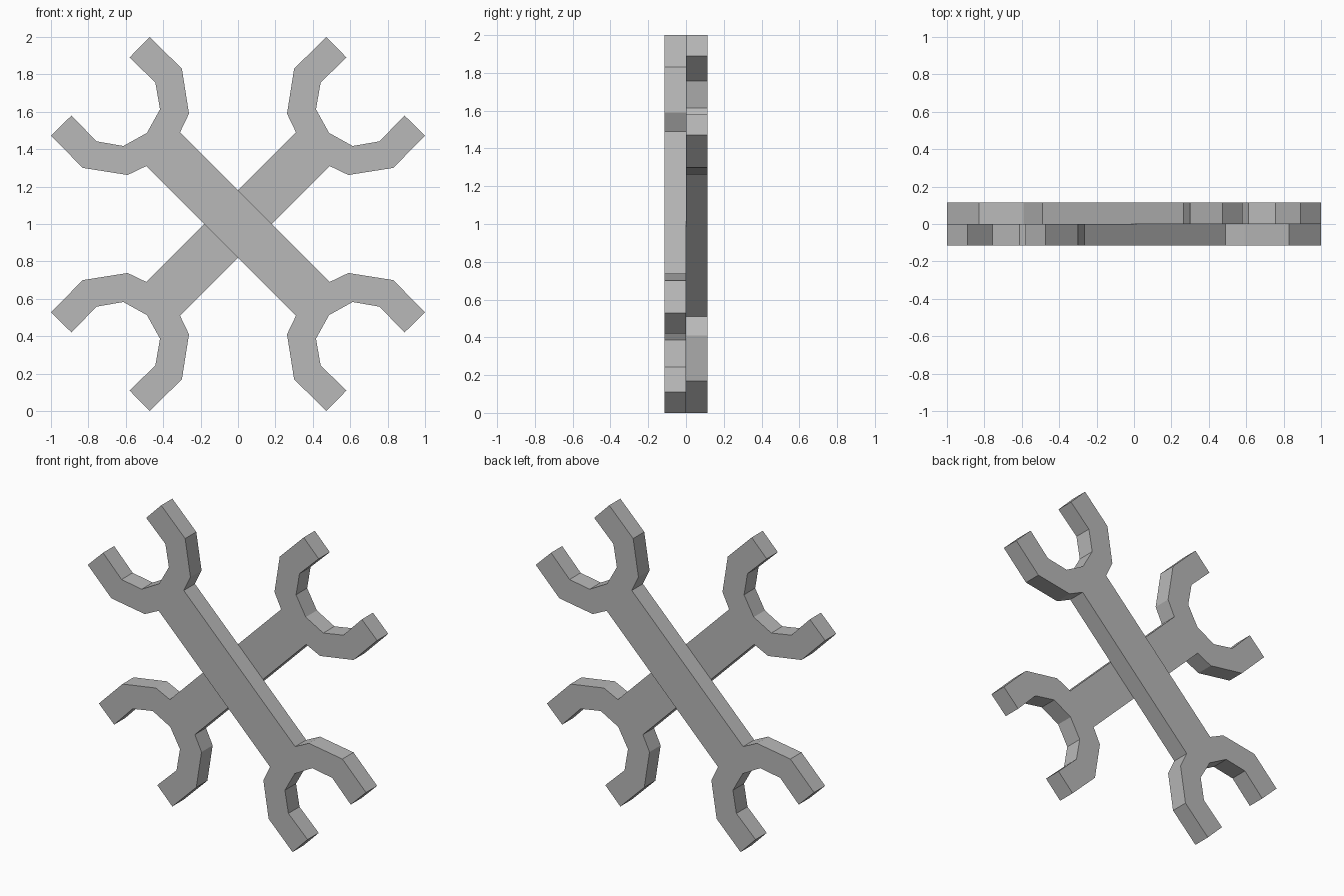
import bpy
import bmesh

if "Cube" in bpy.data.objects:
    bpy.data.objects.remove(bpy.data.objects["Cube"])

# Grey metal shared by both wrenches
metal = bpy.data.materials.new("grey_metal")
metal.diffuse_color = (0.48, 0.48, 0.48, 1.0)
metal.use_nodes = True
metal.node_tree.nodes["Principled BSDF"].inputs["Base Color"].default_value = metal.diffuse_color

# One half of a forked jaw, from shank corner round the prong to the jaw bottom.
# Coordinates are (x, z) from the crossing point; jaw axis is the diagonal x = z.
HALF_JAW = [(0.31, 0.49), (0.262, 0.59), (0.30, 0.83), (0.472, 1.0),
            (0.58, 0.89), (0.442, 0.757), (0.417, 0.613)]
JAW_BOTTOM = (0.487, 0.487)
DEPTH = 0.114


def wrench_outline():
    # Mirror the half jaw across the diagonal, then turn it for the other end
    jaw = HALF_JAW + [JAW_BOTTOM] + [(z, x) for x, z in reversed(HALF_JAW)]
    return jaw + [(-x, -z) for x, z in jaw]


def make_wrench(name, side, y0):
    bm = bmesh.new()
    verts = [bm.verts.new((side * x, y0, z + 1.0)) for x, z in wrench_outline()]
    face = bm.faces.new(verts)
    ext = bmesh.ops.extrude_face_region(bm, geom=[face])
    moved = [g for g in ext["geom"] if isinstance(g, bmesh.types.BMVert)]
    bmesh.ops.translate(bm, verts=moved, vec=(0, DEPTH, 0))
    bmesh.ops.recalc_face_normals(bm, faces=bm.faces[:])
    mesh = bpy.data.meshes.new(name)
    bm.to_mesh(mesh)
    bm.free()
    mesh.materials.append(metal)
    obj = bpy.data.objects.new(name, mesh)
    bpy.context.collection.objects.link(obj)


# Front wrench leans left, back wrench leans right
make_wrench("front_wrench", -1, -DEPTH)
make_wrench("back_wrench", 1, 0.0)
